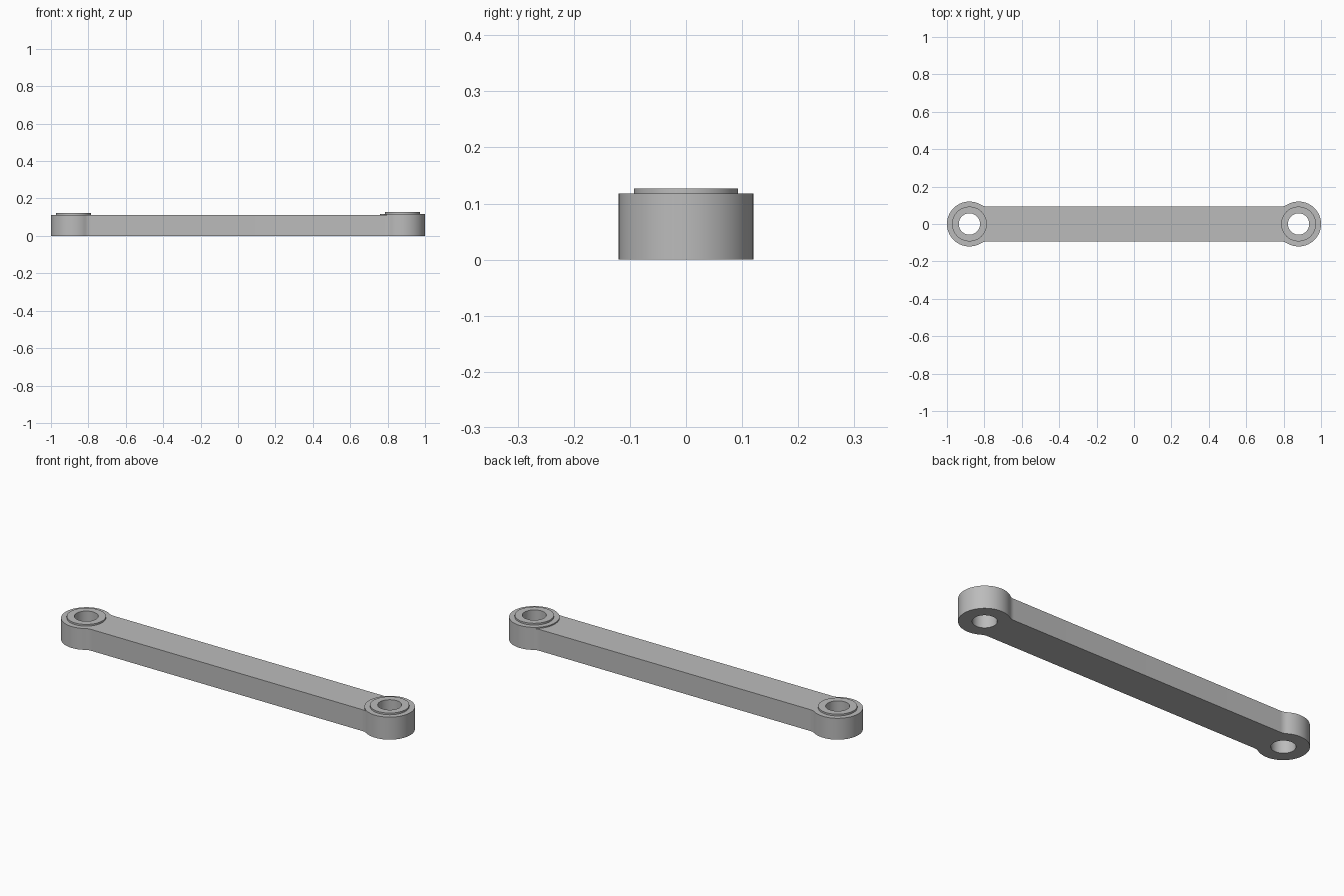
import bpy
import bmesh
from math import atan2, pi, cos, sin, sqrt, radians

cube = bpy.data.objects.get("Cube")
if cube:
    bpy.data.objects.remove(cube, do_unlink=True)

EYE_X, EYE_R, HOLE_R, COLLAR_R = 0.88, 0.12, 0.057, 0.093
HALF_W, BAR_TOP, PAD_TOP, LIP = 0.093, 0.112, 0.118, 0.009
FILLET_R = 0.06
SEGMENTS = 64

grey = bpy.data.materials.new("grey metal")
grey.use_nodes = True
colour = (0.5, 0.5, 0.5, 1)
grey.diffuse_color = colour
grey.node_tree.nodes["Principled BSDF"].inputs["Base Color"].default_value = colour


def finish(obj):
    """Give the part its colour and smooth walls with crisp edges."""
    obj.data.materials.clear()
    obj.data.materials.append(grey)
    bpy.ops.object.select_all(action="DESELECT")
    obj.select_set(True)
    bpy.context.view_layer.objects.active = obj
    bpy.ops.object.shade_smooth_by_angle(angle=radians(30))


def arc(cx, cy, r, start, end, steps):
    return [(cx + r * cos(start + (end - start) * i / steps),
             cy + r * sin(start + (end - start) * i / steps))
            for i in range(steps + 1)]


def ring(name, x, outer, bottom, top):
    """Flat washer made by spinning a rectangular section."""
    bm = bmesh.new()
    section = [(HOLE_R, bottom), (outer, bottom), (outer, top), (HOLE_R, top)]
    verts = [bm.verts.new((r, 0, z)) for r, z in section]
    edges = [bm.edges.new((verts[i], verts[i - 1])) for i in range(4)]
    bmesh.ops.spin(bm, geom=verts + edges, cent=(0, 0, 0), axis=(0, 0, 1),
                   angle=2 * pi, steps=SEGMENTS)
    bmesh.ops.remove_doubles(bm, verts=bm.verts, dist=0.0001)
    bmesh.ops.recalc_face_normals(bm, faces=bm.faces)
    mesh = bpy.data.meshes.new(name)
    bm.to_mesh(mesh)
    bm.free()
    obj = bpy.data.objects.new(name, mesh)
    obj.location.x = x
    bpy.context.collection.objects.link(obj)
    finish(obj)


# Quarter outline: outer tip of the eye, then the fillet down to the straight bar
rise = HALF_W + FILLET_R
run = sqrt((EYE_R + FILLET_R) ** 2 - rise ** 2)
lean = atan2(rise, -run)
quarter = arc(EYE_X, 0, EYE_R, 0, lean, 28)
quarter += arc(EYE_X - run, rise, FILLET_R, lean - pi, -pi / 2, 8)[1:]
half = quarter + [(-x, y) for x, y in reversed(quarter)]
outline = half + [(x, -y) for x, y in reversed(half[1:-1])]

# Link bar with both eye holes, filled and extruded from one flat curve
curve = bpy.data.curves.new("link_bar", "CURVE")
curve.dimensions = "2D"
curve.fill_mode = "BOTH"
curve.extrude = BAR_TOP / 2
holes = [arc(x, 0, HOLE_R, 0, 2 * pi, SEGMENTS)[:-1] for x in (-EYE_X, EYE_X)]
for points in [outline] + holes:
    spline = curve.splines.new("POLY")
    spline.points.add(len(points) - 1)
    spline.use_cyclic_u = True
    for point, (x, y) in zip(spline.points, points):
        point.co = (x, y, 0, 1)
bar = bpy.data.objects.new("link_bar", curve)
bpy.context.collection.objects.link(bar)
bpy.ops.object.select_all(action="DESELECT")
bar.select_set(True)
bpy.context.view_layer.objects.active = bar
bpy.ops.object.convert(target="MESH")
bar = bpy.context.view_layer.objects.active
bm = bmesh.new()
bm.from_mesh(bar.data)
bmesh.ops.remove_doubles(bm, verts=bm.verts, dist=0.0001)
bmesh.ops.translate(bm, verts=bm.verts, vec=(0, 0, BAR_TOP / 2))
bmesh.ops.recalc_face_normals(bm, faces=bm.faces)
bm.to_mesh(bar.data)
bm.free()
finish(bar)

# Raised pad on the left eye only, and a thin collar on each eye
ring("left_eye_pad", EYE_X, EYE_R, BAR_TOP, PAD_TOP)
ring("left_collar", EYE_X, COLLAR_R, PAD_TOP, PAD_TOP + LIP)
ring("right_collar", -EYE_X, COLLAR_R, BAR_TOP, BAR_TOP + LIP)
